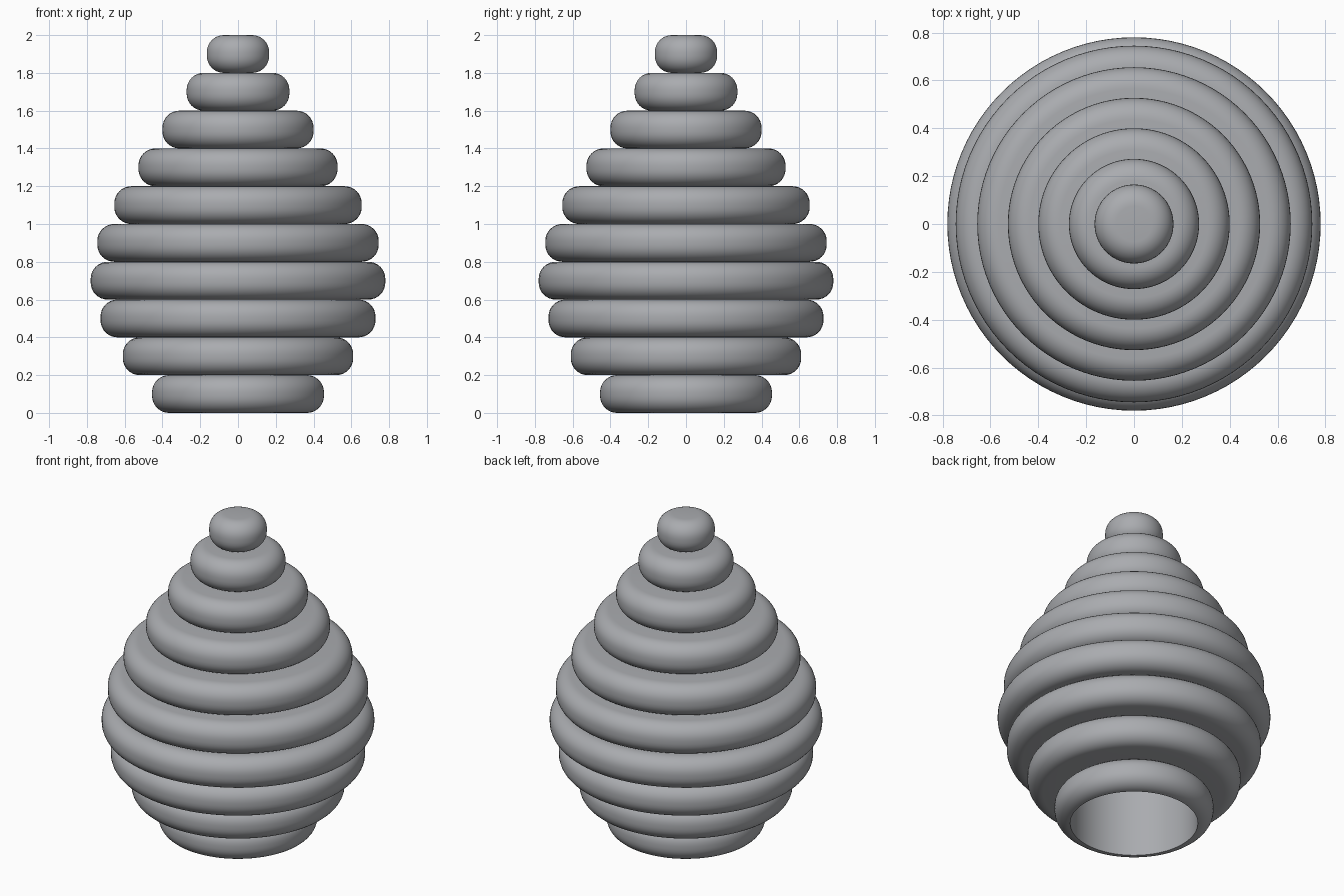
import bpy, bmesh, math

cube = bpy.data.objects.get("Cube")
if cube:
    bpy.data.objects.remove(cube, do_unlink=True)

# Material
STRAW = (0.40, 0.41, 0.43, 1)
straw = bpy.data.materials.new("matte grey")
straw.use_nodes = True
straw.diffuse_color = STRAW
straw.node_tree.nodes["Principled BSDF"].inputs["Base Color"].default_value = STRAW

HEIGHT = 0.2
ROUND = 0.09
SEGMENTS = 96
STEPS = 8
RADII = [0.455, 0.61, 0.728, 0.78, 0.745, 0.655, 0.527, 0.40, 0.272, 0.165]
BORE = RADII[0] - ROUND     # hollow reached through the open base
BORED_COILS = 6


def coil_profile(radius, inner, z):
    """Rounded outer section from the bottom inner edge to the top inner edge."""
    points = [(inner, z)]
    for corner_z, start in ((z + ROUND, -90), (z + HEIGHT - ROUND, 0)):
        for i in range(STEPS + 1):
            a = math.radians(start + 90 * i / STEPS)
            points.append((radius - ROUND + ROUND * math.cos(a),
                           corner_z + ROUND * math.sin(a)))
    points.append((inner, z + HEIGHT))
    return points


def lathe(name, points, closed):
    """Spin a profile around the z axis into a smooth object."""
    bm = bmesh.new()
    verts = [bm.verts.new((r, 0, z)) for r, z in points]
    pairs = list(zip(verts, verts[1:]))
    if closed:
        pairs.append((verts[-1], verts[0]))
    edges = [bm.edges.new(p) for p in pairs]
    bmesh.ops.spin(bm, geom=verts + edges, cent=(0, 0, 0), axis=(0, 0, 1),
                   angle=math.tau, steps=SEGMENTS)
    bmesh.ops.remove_doubles(bm, verts=bm.verts[:], dist=0.0005)
    bmesh.ops.recalc_face_normals(bm, faces=bm.faces[:])
    mesh = bpy.data.meshes.new(name)
    bm.to_mesh(mesh)
    bm.free()
    mesh.materials.append(straw)
    obj = bpy.data.objects.new(name, mesh)
    bpy.context.collection.objects.link(obj)
    return obj


# Stacked coils: the lower ones are hollow rings, the upper ones solid discs
bpy.ops.object.select_all(action='DESELECT')
for i, radius in enumerate(RADII):
    hollow = i < BORED_COILS
    profile = coil_profile(radius, BORE if hollow else 0, i * HEIGHT)
    coil = lathe(f"coil_{i + 1}", profile, hollow)
    coil.select_set(True)
    bpy.context.view_layer.objects.active = coil

bpy.ops.object.shade_smooth_by_angle(angle=math.radians(40))
